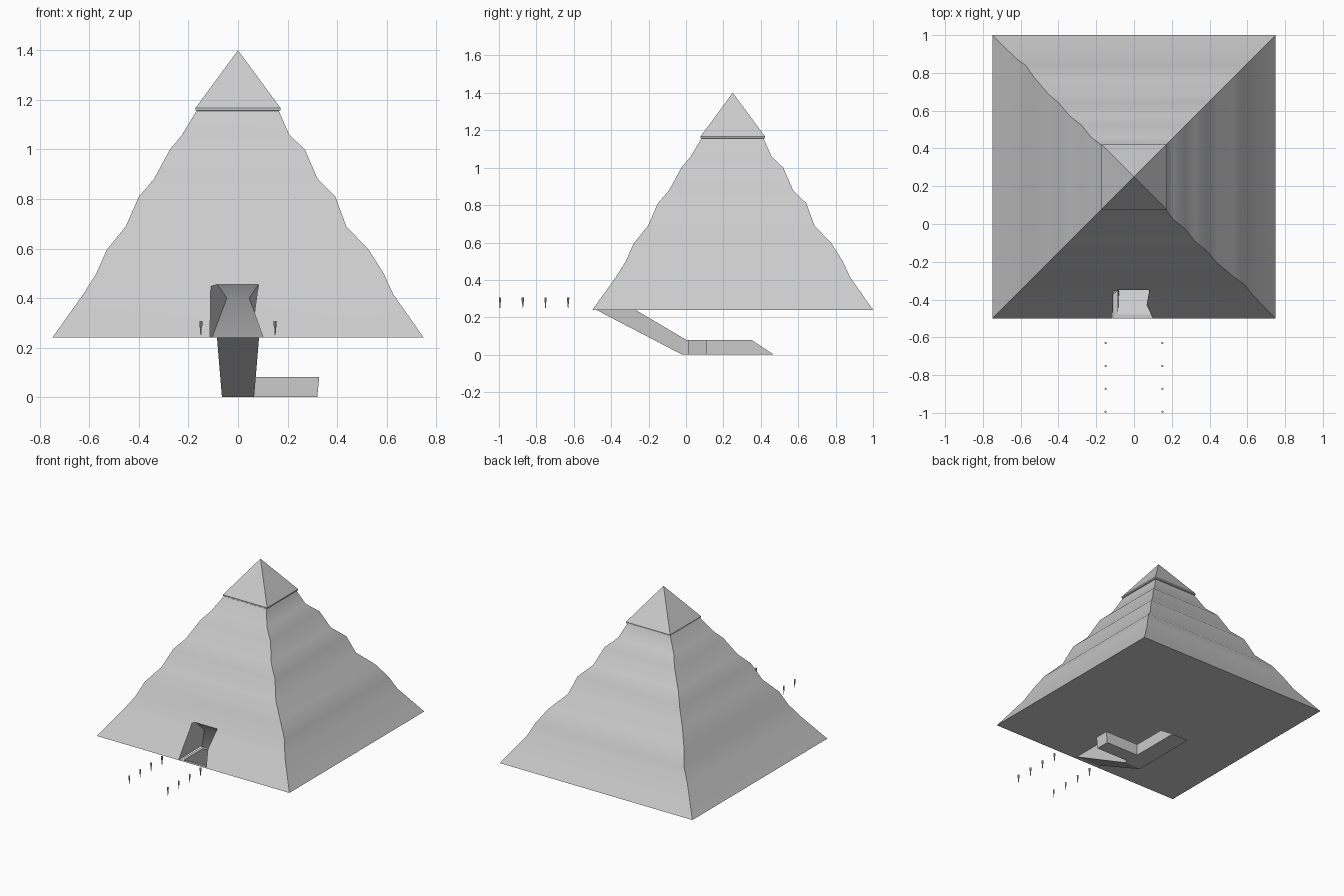
import bpy, bmesh
from mathutils import Vector

if "Cube" in bpy.data.objects:
    bpy.data.objects.remove(bpy.data.objects["Cube"])

CY = 0.25      # pyramid centre in y
BASE = 0.24    # ground level of the pyramid


def make(name, polys, recalc=True):
    """Object from a list of polygons given as coordinates, welded together."""
    bm = bmesh.new()
    for p in polys:
        bm.faces.new([bm.verts.new(c) for c in p])
    bmesh.ops.remove_doubles(bm, verts=bm.verts, dist=1e-5)
    if recalc:
        bmesh.ops.recalc_face_normals(bm, faces=bm.faces)
    me = bpy.data.meshes.new(name)
    bm.to_mesh(me)
    bm.free()
    ob = bpy.data.objects.new(name, me)
    bpy.context.collection.objects.link(ob)
    return ob


def loft(rings):
    """Closed stack of four-cornered rings."""
    polys = [rings[0][::-1], rings[-1]]
    for a, b in zip(rings, rings[1:]):
        for i in range(4):
            j = (i + 1) % 4
            polys.append([a[i], a[j], b[j], b[i]])
    return polys


def square(z, a, b):
    """Ring reaching a to left/front and b to right/back."""
    return [(-a, CY - a, z), (b, CY - a, z), (b, CY + b, z), (-a, CY + b, z)]


def activate(ob):
    bpy.ops.object.select_all(action='DESELECT')
    ob.select_set(True)
    bpy.context.view_layer.objects.active = ob


# weathered pyramid body: height, left/front reach, right/back reach
profile = [(BASE, .75, .75), (.415, .625, .627), (.5, .572, .588),
           (.595, .53, .528), (.69, .453, .437), (.81, .40, .393),
           (.88, .34, .322), (1.0, .275, .27), (1.06, .225, .207),
           (1.155, .168, .165)]
body = make("pyramid_body", loft([square(*p) for p in profile]))

# niche cut into the front: opening and back wall as (half width, y, z)
open_lo, open_hi = Vector((.11, -.5, BASE)), Vector((.085, -.352, .458))
back_lo, back_hi = Vector((.105, -.25, BASE)), Vector((.045, -.31, .40))


def niche_ring(lo, hi):
    lo = lo + (lo - hi) * .15      # reach below the base
    return [(-lo.x, lo.y, lo.z), (lo.x, lo.y, lo.z),
            (hi.x, hi.y, hi.z), (-hi.x, hi.y, hi.z)]


front_lo = open_lo + (open_lo - back_lo) * .6
front_hi = open_hi + (open_hi - back_hi) * .6
cutter = make("niche_cutter", loft([niche_ring(front_lo, front_hi),
                                    niche_ring(back_lo, back_hi)]))
cutter.hide_render = True
mod = body.modifiers.new("niche", 'BOOLEAN')
mod.operation = 'DIFFERENCE'
mod.solver = 'EXACT'
mod.object = cutter
activate(body)
bpy.ops.object.modifier_apply(modifier=mod.name)
bpy.data.objects.remove(cutter)
bpy.ops.object.shade_smooth_by_angle(angle=0.52)

# capstone with a small overhanging lip
make("capstone", loft([square(z, r, r) for z, r in
                       [(1.155, .163), (1.158, .172), (1.167, .172), (1.4, .0005)]]))

# niche floor framing the shaft
outer = [(-.11, -.5, BASE), (.11, -.5, BASE), (.105, -.25, BASE), (-.105, -.25, BASE)]
inner = [(-.085, -.48, BASE), (.085, -.48, BASE), (.085, -.27, BASE), (-.085, -.27, BASE)]
make("niche_floor", [[outer[i], outer[(i + 1) % 4], inner[(i + 1) % 4], inner[i]]
                     for i in range(4)], recalc=False)

# descending passage, level corridor and side branch, as a thin shell
W, H = .065, .08
FL, CE = (-.02, 0), (0, H)             # foot of ramp: floor and ceiling (y, z)
EFL, ECE = (.47, 0), (.35, H)          # far end
polys = []


def P(x, yz):
    return (x, yz[0], yz[1])


def across(a, b, wa, wb):
    polys.append([P(-wa, a), P(wa, a), P(wb, b), P(-wb, b)])


across((-.48, BASE), FL, .085, W)      # ramp floor
across((-.27, BASE), CE, .085, W)      # ramp ceiling
across(FL, EFL, W, W)
across(CE, ECE, W, W)
across(EFL, ECE, W, W)
for s in (-1, 1):
    polys.append([P(s * .085, (-.48, BASE)), P(s * .085, (-.27, BASE)),
                  P(s * W, CE), P(s * W, FL)])
polys.append([P(-W, p) for p in (FL, EFL, ECE, CE)])
Y0, Y1 = .01, .11                      # branch doorway
polys.append([P(W, p) for p in (FL, (Y0, 0), (Y0, H), CE)])
polys.append([P(W, p) for p in ((Y1, 0), EFL, ECE, (Y1, H))])
ring = [(Y0, 0), (Y1, 0), (Y1, H), (Y0, H)]
end = [P(.32 if z == 0 else .328, (y, z)) for y, z in ring]
for i in range(4):
    j = (i + 1) % 4
    polys.append([P(W, ring[i]), P(W, ring[j]), end[j], end[i]])
polys.append(end)
make("underground_passage", polys)

# two rows of torches leading to the entrance
for side in (-1, 1):
    for i in range(4):
        x, y = side * .15, -.63 - i * .1213
        bm = bmesh.new()
        stack = [(.25, .002), (.28, .0035), (.283, .0055), (.307, .006)]
        rows = []
        for z, r in stack:
            c = bmesh.ops.create_circle(bm, segments=8, radius=r)["verts"]
            bmesh.ops.translate(bm, verts=c, vec=(x, y, z))
            rows.append(c)
        for a, b in zip(rows, rows[1:]):
            for k in range(8):
                m = (k + 1) % 8
                bm.faces.new([a[k], a[m], b[m], b[k]])
        bm.faces.new(rows[0])
        bm.faces.new(rows[-1])
        bmesh.ops.recalc_face_normals(bm, faces=bm.faces)
        me = bpy.data.meshes.new("torch")
        bm.to_mesh(me)
        bm.free()
        bpy.context.collection.objects.link(bpy.data.objects.new("torch", me))
